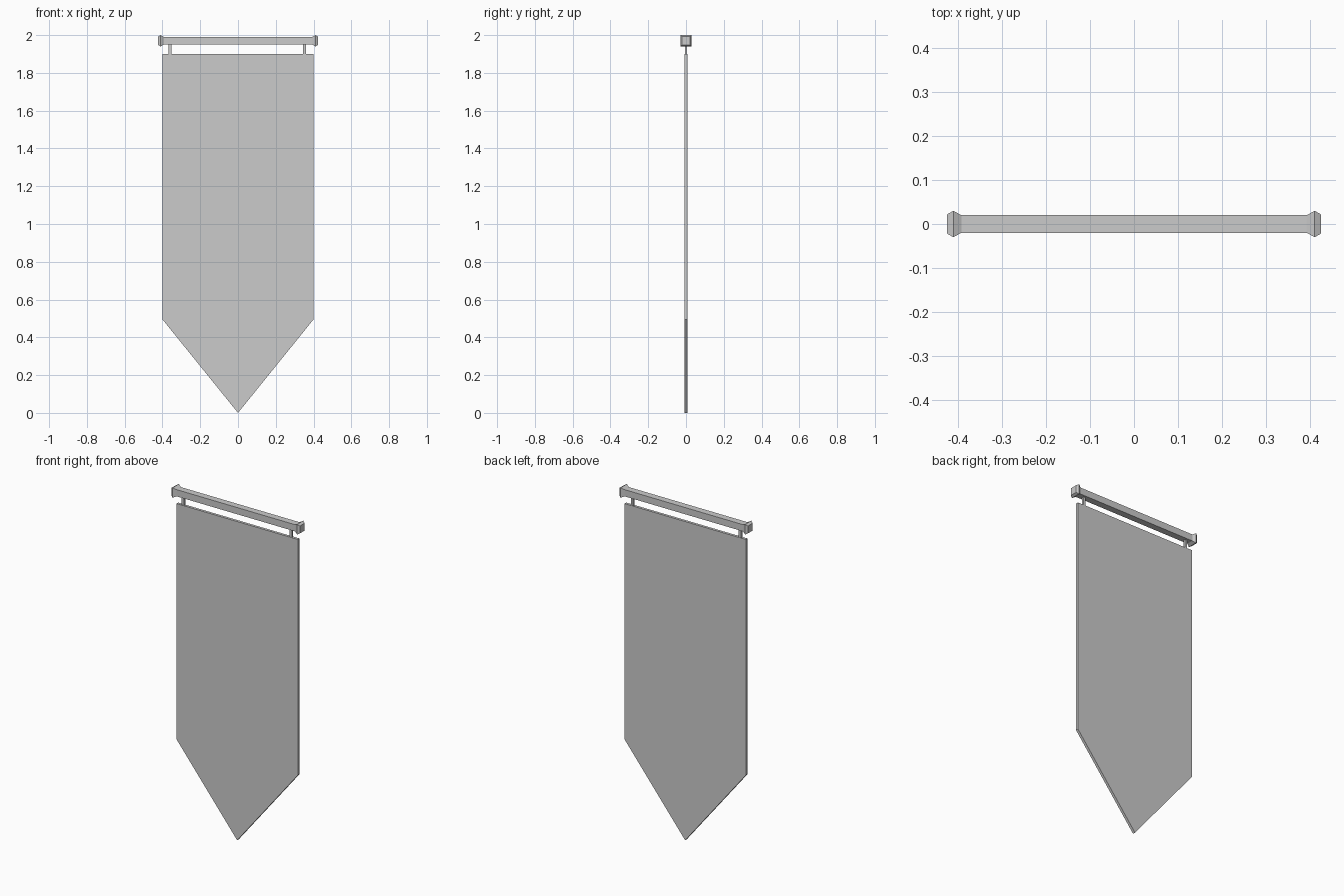
import bpy

if "Cube" in bpy.data.objects:
    bpy.data.objects.remove(bpy.data.objects["Cube"])

def make(name, verts, faces):
    me = bpy.data.meshes.new(name)
    me.from_pydata(verts, [], faces)
    ob = bpy.data.objects.new(name, me)
    bpy.context.collection.objects.link(ob)
    return ob

def loft(name, rings):
    """Join equal-sided vertex rings and cap both ends."""
    n = len(rings[0])
    verts = [v for r in rings for v in r]
    faces = [list(range(n))[::-1], list(range(len(verts) - n, len(verts)))]
    for k in range(len(rings) - 1):
        for i in range(n):
            j = (i + 1) % n
            faces.append([k*n + i, k*n + j, (k+1)*n + j, (k+1)*n + i])
    return make(name, verts, faces)

def square(x, h, z=1.97):
    return [(x, -h, z - h), (x, h, z - h), (x, h, z + h), (x, -h, z + h)]

# Square rod with flared, faceted end knobs
profile = [(0.424, 0.022), (0.41, 0.03), (0.392, 0.02)]
stations = [(-x, h) for x, h in profile] + profile[::-1]
loft("hanging_rod", [square(x, h) for x, h in stations])

# Pointed cloth panel
outline = [(-0.4, 1.9), (-0.4, 0.495), (0, 0), (0.4, 0.495), (0.4, 1.9)]
loft("banner_cloth", [[(x, y, z) for x, z in outline] for y in (0.008, -0.008)])

# Two small straps linking the cloth to the rod
for side, cx in (("left", -0.36), ("right", 0.352)):
    loft(side + "_strap", [[(cx - .008, -.006, z), (cx + .008, -.006, z),
                            (cx + .008, .006, z), (cx - .008, .006, z)]
                           for z in (1.895, 1.955)])
